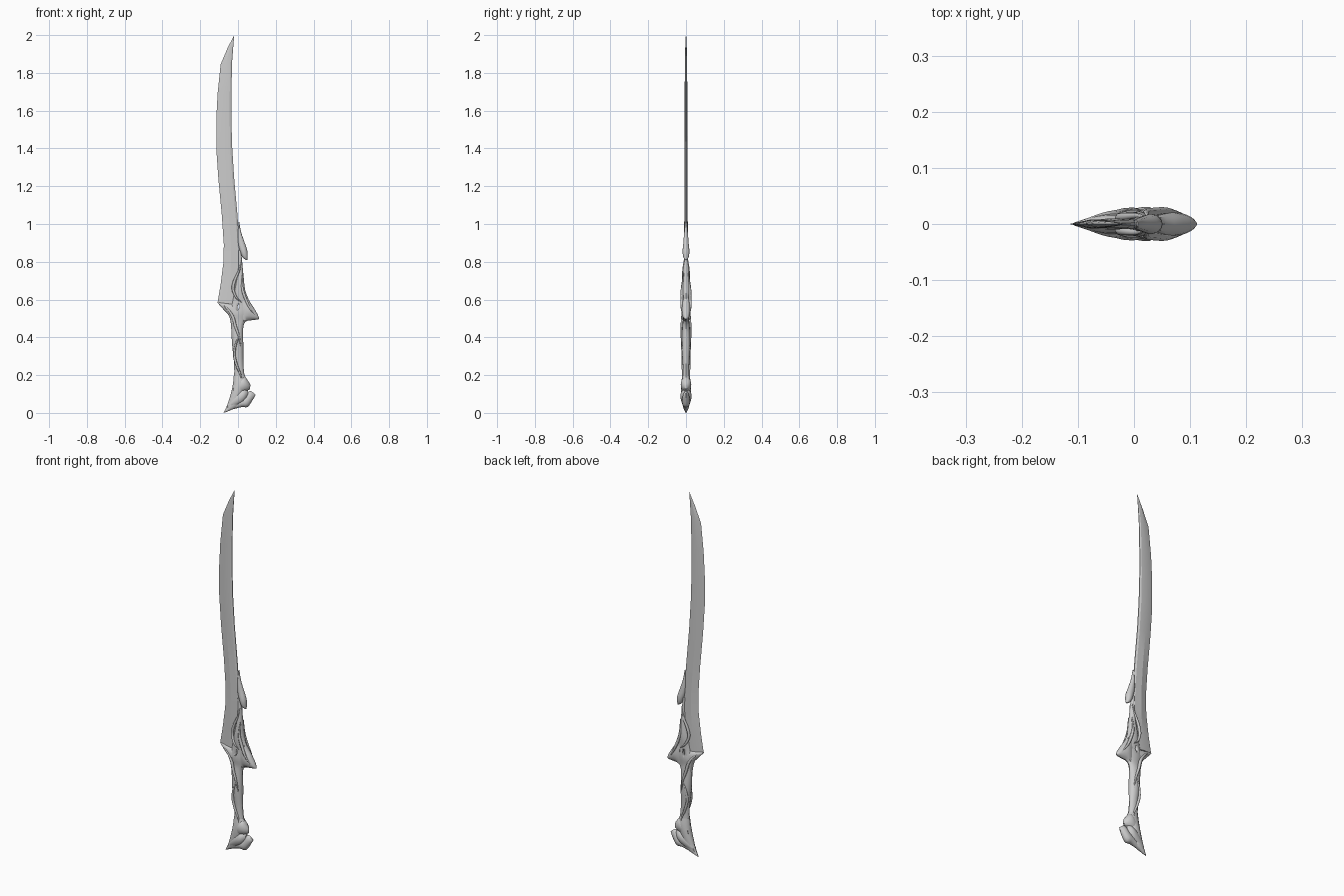
import bpy, bmesh, math
from mathutils import Vector

OVAL = [(0.5 - 0.5 * math.cos(k * math.tau / 12), math.sin(k * math.tau / 12)) for k in range(12)]
BLADE = [(0, 0), (0.45, 1), (0.88, 0.8), (1, 0.25), (1, -0.25), (0.88, -0.8), (0.45, -1)]


def smooth_rows(rows, steps):
    """Catmull-Rom subdivision of a list of number tuples."""
    out = []
    for i in range(len(rows) - 1):
        p0, p1, p2 = rows[max(i - 1, 0)], rows[i], rows[i + 1]
        p3 = rows[min(i + 2, len(rows) - 1)]
        for s in range(steps):
            t = s / steps
            out.append([0.5 * (2 * b + (c - a) * t + (2 * a - 5 * b + 4 * c - d) * t * t
                               + (3 * b - a - 3 * c + d) * t ** 3)
                        for a, b, c, d in zip(p0, p1, p2, p3)])
    return out + [list(rows[-1])]


def loft(name, rows, profile=OVAL, steps=3, angle=40):
    """Each row is (xa, za, xb, zb, half thickness): a section spanning a to b."""
    bm = bmesh.new()
    rings = []
    for xa, za, xb, zb, t in smooth_rows(rows, steps):
        rings.append([bm.verts.new((xa + (xb - xa) * u, v * t, za + (zb - za) * u))
                      for u, v in profile])
    n = len(profile)
    for r, q in zip(rings, rings[1:]):
        for k in range(n):
            bm.faces.new((r[k], r[(k + 1) % n], q[(k + 1) % n], q[k]))
    bm.faces.new(rings[0])
    bm.faces.new(rings[-1])
    bmesh.ops.recalc_face_normals(bm, faces=bm.faces)
    me = bpy.data.meshes.new(name)
    bm.to_mesh(me)
    bm.free()
    ob = bpy.data.objects.new(name, me)
    bpy.context.collection.objects.link(ob)
    bpy.ops.object.select_all(action='DESELECT')
    ob.select_set(True)
    bpy.context.view_layer.objects.active = ob
    bpy.ops.object.shade_smooth_by_angle(angle=math.radians(angle))
    return ob


def vine(name, pts, size):
    """Tapered strand on both faces of the hilt."""
    cu = bpy.data.curves.new(name, 'CURVE')
    cu.dimensions = '3D'
    cu.bevel_depth = size
    cu.bevel_resolution = 1
    for side in (-1, 1):
        sp = cu.splines.new('POLY')
        rows = smooth_rows(pts, 4)
        sp.points.add(len(rows) - 1)
        for i, (x, y, z) in enumerate(rows):
            sp.points[i].co = (x, y * side, z, 1)
            sp.points[i].radius = 0.15 + 0.85 * math.sin(math.pi * i / (len(rows) - 1))
    bpy.context.collection.objects.link(bpy.data.objects.new(name, cu))


# Curved single-edged blade
loft("blade", [
    (-.108, .585, .01, .57, .009), (-.092, .68, .012, .68, .010),
    (-.078, .79, .012, .80, .010), (-.075, .89, .008, .90, .010),
    (-.086, 1.05, -.004, 1.06, .009), (-.104, 1.24, -.021, 1.25, .008),
    (-.115, 1.40, -.031, 1.41, .008), (-.115, 1.555, -.035, 1.555, .007),
    (-.108, 1.69, -.035, 1.70, .007), (-.092, 1.845, -.031, 1.86, .006),
    (-.056, 1.93, -.025, 1.94, .004), (-.022, 1.997, -.020, 2.0, .001)],
    BLADE, steps=1, angle=15)

# Grip rising through the guard up the blade's back
grip = loft("grip", [
    (-.022, .16, .037, .18, .020), (-.02, .25, .029, .25, .017),
    (-.031, .36, .028, .36, .024), (-.036, .45, .028, .455, .020),
    (-.04, .495, .04, .485, .017), (-.05, .53, .055, .53, .021),
    (-.036, .58, .06, .585, .018), (-.02, .65, .038, .65, .023),
    (-.006, .72, .029, .73, .018), (.002, .80, .022, .80, .012),
    (.0, .86, .016, .86, .009)])

# Guard wing under the heel and hooked guard spike
wing = loft("guard_wing", [
    (-.035, .45, -.02, .58, .018), (-.046, .51, -.05, .578, .018),
    (-.075, .545, -.08, .582, .012), (-.108, .582, -.108, .586, .002)])
spike = loft("guard_spike", [
    (.022, .465, .03, .66, .018), (.045, .486, .056, .60, .025),
    (.078, .491, .08, .563, .021), (.1, .494, .102, .525, .013),
    (.111, .496, .112, .502, .003)])

# Small slot through the guard
cutter = loft("slot_cutter", [
    (-.002, .545, .0, .545, .06), (-.003, .56, .008, .56, .06), (.004, .58, .006, .58, .06)],
    [(0, -1), (1, -1), (1, 1), (0, 1)], steps=1)
cutter.hide_render = True
cutter.hide_set(True)
for ob in (grip, bpy.data.objects["blade"]):
    mod = ob.modifiers.new("slot", 'BOOLEAN')
    mod.operation = 'DIFFERENCE'
    mod.object = cutter

# Leaf-shaped barb on the back of the blade
loft("back_barb", [
    (.004, 1.01, .007, 1.01, .004), (-.001, .95, .017, .955, .010),
    (-.001, .90, .036, .90, .014), (.012, .85, .049, .86, .018),
    (.025, .822, .051, .825, .014), (.042, .81, .05, .81, .004)])

# Winding strands
vine("upper_strand", [(.02, .010, .81), (.006, .015, .755), (-.018, .013, .70),
                      (-.026, .012, .655), (-.008, .020, .61), (.02, .022, .585)], .008)
vine("guard_strand", [(.025, .012, .74), (.022, .020, .67), (.034, .021, .62),
                      (.06, .023, .56), (.09, .016, .515)], .008)
vine("heel_strand", [(-.09, .006, .575), (-.055, .015, .55), (-.028, .018, .51),
                     (-.014, .021, .46), (.006, .023, .40), (.016, .016, .33)], .008)
vine("grip_strand", [(.02, .012, .42), (-.006, .023, .38), (-.02, .017, .31),
                     (-.006, .017, .25), (.014, .017, .20), (.02, .02, .16)], .007)

# Pommel: swept spike with stacked petals
loft("pommel_spike", [
    (-.022, .20, .036, .20, .018), (-.028, .145, .045, .165, .026),
    (-.04, .095, .03, .11, .025), (-.056, .045, .008, .04, .018),
    (-.07, .013, -.035, .016, .009), (-.077, .0, -.07, .002, .002)])
loft("upper_petal", [
    (-.03, .10, -.015, .165, .018), (.018, .105, .028, .195, .028),
    (.048, .118, .052, .172, .021), (.063, .125, .066, .148, .005)])
loft("middle_petal", [
    (-.06, .02, -.046, .06, .011), (-.02, .03, -.02, .10, .023),
    (.028, .055, .028, .128, .030), (.055, .09, .052, .118, .010)])
loft("lower_petal", [
    (-.03, .018, -.035, .05, .010), (.02, .031, .01, .072, .019),
    (.052, .032, .036, .088, .021), (.08, .072, .058, .114, .016),
    (.094, .096, .072, .114, .004)])
